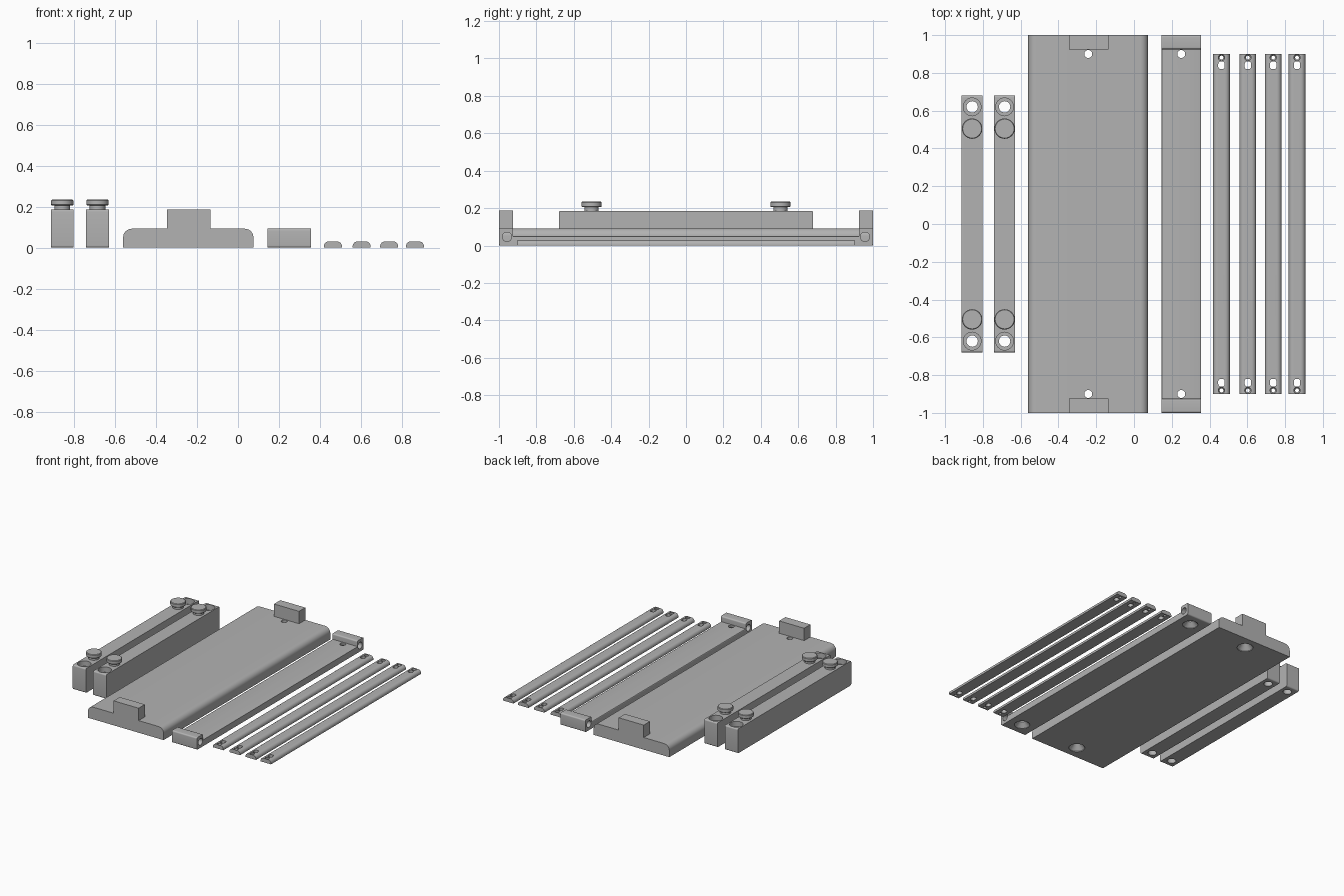
import bpy, bmesh, math
from mathutils import Matrix, Vector

if "Cube" in bpy.data.objects:
    bpy.data.objects.remove(bpy.data.objects["Cube"])

grey = bpy.data.materials.new("plain grey")
grey.diffuse_color = (0.45, 0.45, 0.45, 1)
grey.use_nodes = True
grey.node_tree.nodes["Principled BSDF"].inputs["Base Color"].default_value = grey.diffuse_color


def finish(bm, name):
    bmesh.ops.recalc_face_normals(bm, faces=bm.faces)
    mesh = bpy.data.meshes.new(name)
    bm.to_mesh(mesh)
    bm.free()
    mesh.materials.append(grey)
    obj = bpy.data.objects.new(name, mesh)
    bpy.context.collection.objects.link(obj)
    return obj


def rounded(u0, u1, v0, v1, radii, steps=6):
    """Rectangle profile; radii for lower left, lower right, upper right, upper left."""
    pts = []
    corners = [(u0, v0, 1, 1, 180), (u1, v0, -1, 1, 270),
               (u1, v1, -1, -1, 0), (u0, v1, 1, -1, 90)]
    for (u, v, su, sv, start), r in zip(corners, radii):
        if r == 0:
            pts.append((u, v))
            continue
        for i in range(steps + 1):
            a = math.radians(start + 90 * i / steps)
            pts.append((u + su * r + r * math.cos(a), v + sv * r + r * math.sin(a)))
    return pts


def prism(name, profile, axis, a, b):
    """Extrude a profile along x (profile is y,z), y (x,z) or z (x,y)."""
    place = {"x": lambda u, v, t: (t, u, v), "y": lambda u, v, t: (u, t, v),
             "z": lambda u, v, t: (u, v, t)}[axis]
    bm = bmesh.new()
    face = bm.faces.new([bm.verts.new(place(u, v, a)) for u, v in profile])
    ext = bmesh.ops.extrude_face_region(bm, geom=[face])
    shift = Vector(place(0, 0, b - a))
    bmesh.ops.translate(bm, verts=[g for g in ext["geom"] if isinstance(g, bmesh.types.BMVert)],
                        vec=shift)
    return finish(bm, name)


def lathe(name, steps, loc, along_x=False, n=32):
    """Turn (radius, height) pairs into a capped round solid."""
    bm = bmesh.new()
    rings = [[bm.verts.new((r * math.cos(math.tau * i / n), r * math.sin(math.tau * i / n), z))
              for i in range(n)] for r, z in steps]
    for low, high in zip(rings, rings[1:]):
        for i in range(n):
            j = (i + 1) % n
            bm.faces.new((low[i], low[j], high[j], high[i]))
    bm.faces.new(rings[0][::-1])
    bm.faces.new(rings[-1])
    turn = Matrix.Rotation(math.pi / 2, 4, "Y") if along_x else Matrix()
    bm.transform(Matrix.Translation(loc) @ turn)
    return finish(bm, name)


def modify(obj, kind, **settings):
    mod = obj.modifiers.new(kind.lower(), kind)
    for key, value in settings.items():
        setattr(mod, key, value)
    bpy.context.view_layer.objects.active = obj
    bpy.ops.object.modifier_apply(modifier=mod.name)


def combine(obj, other, operation):
    modify(obj, "BOOLEAN", object=other, operation=operation, solver="EXACT")
    bpy.data.objects.remove(other)


def smooth(obj):
    bpy.ops.object.select_all(action="DESELECT")
    obj.select_set(True)
    bpy.context.view_layer.objects.active = obj
    bpy.ops.object.shade_smooth_by_angle(angle=math.radians(30))


ENDS = (-1, 1)

# Tall side rails with stepped bolt holes and round knobs
for x in (-0.857, -0.685):
    rail = prism("side_rail", rounded(-0.68, 0.68, 0, 0.185, (0.01,) * 4),
                 "x", x - 0.055, x + 0.055)
    for s in ENDS:
        combine(rail, lathe("cutter", [(0.03, -0.02), (0.03, 0.145), (0.047, 0.145), (0.047, 0.25)],
                            (x, s * 0.62, 0)), "DIFFERENCE")
        knob = lathe("knob", [(0.038, 0.18), (0.038, 0.205), (0.05, 0.205), (0.054, 0.209),
                              (0.054, 0.23), (0.05, 0.234)], (x, s * 0.505, 0))
        smooth(knob)
    smooth(rail)

# Wide base board with rounded long edges, upright end tabs and countersunk holes
base = prism("base_board", rounded(-0.56, 0.075, 0, 0.092, (0, 0, 0.042, 0.042), 8), "y", -1, 1)
for s in ENDS:
    lo, hi = sorted((s * 0.925, s * 1.0))
    tab = prism("end_tab", [(-0.345, lo), (-0.135, lo), (-0.135, hi), (-0.345, hi)],
                "z", 0.06, 0.186)
    combine(base, tab, "UNION")
    combine(base, lathe("cutter", [(0.055, -0.02), (0.055, 0.005), (0.021, 0.045), (0.021, 0.15)],
                        (-0.242, s * 0.9, 0)), "DIFFERENCE")
smooth(base)

# Narrow plate with pivot blocks at its ends
plate = prism("pivot_plate", rounded(0.145, 0.355, 0, 0.05, (0, 0, 0.006, 0.006), 3),
              "y", -0.96, 0.96)
for s in ENDS:
    lo, hi = sorted((s * 0.925, s * 1.0))
    block = prism("pivot_block", rounded(lo, hi, 0, 0.092, (0.01,) * 4), "x", 0.145, 0.355)
    combine(plate, block, "UNION")
for s in ENDS:
    combine(plate, lathe("cutter", [(0.053, -0.02), (0.053, 0.003), (0.021, 0.035), (0.021, 0.15)],
                         (0.25, s * 0.9, 0)), "DIFFERENCE")
    combine(plate, lathe("cutter", [(0.025, -0.2), (0.025, 0.2)], (0.25, s * 0.957, 0.046), True),
            "DIFFERENCE")
smooth(plate)

# Four thin slats with a slot and a small stepped hole at each end
for x in (0.463, 0.603, 0.737, 0.863):
    slat = prism("slat", rounded(x - 0.044, x + 0.044, 0, 0.03, (0, 0, 0.024, 0.024)),
                 "y", -0.9, 0.9)
    for s in ENDS:
        slot = prism("cutter", rounded(x - 0.017, x + 0.017, s * 0.84 - 0.02, s * 0.84 + 0.02,
                                       (0.012,) * 4), "z", -0.02, 0.06)
        combine(slat, slot, "DIFFERENCE")
        combine(slat, lathe("cutter", [(0.01, -0.02), (0.01, 0.015), (0.017, 0.023), (0.017, 0.06)],
                            (x, s * 0.881, 0), n=20), "DIFFERENCE")
    smooth(slat)
